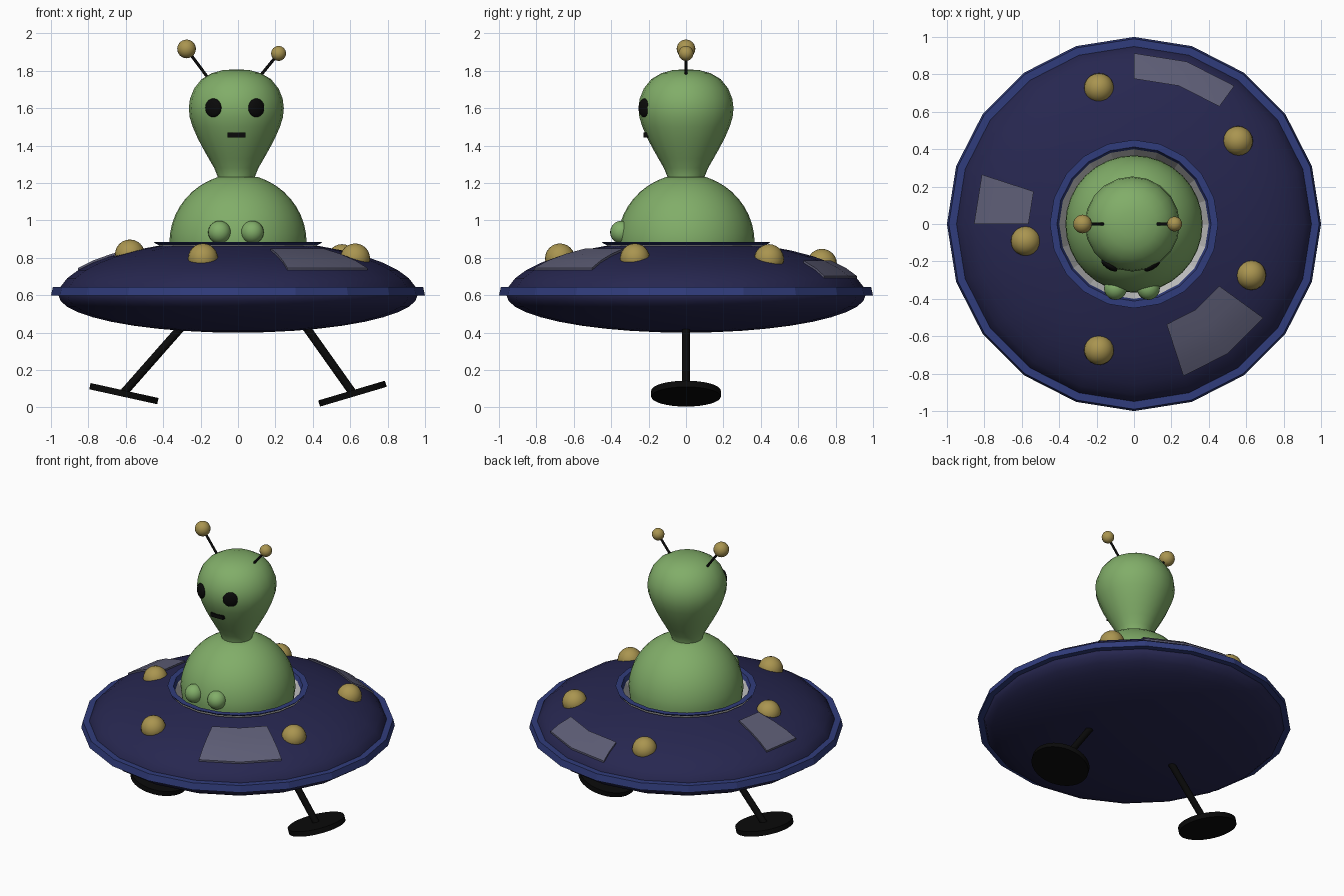
import bpy, bmesh
from math import sin, cos, radians, pi
from mathutils import Vector, Matrix

if "Cube" in bpy.data.objects:
    bpy.data.objects.remove(bpy.data.objects["Cube"])


def material(name, rgb):
    m = bpy.data.materials.new(name)
    m.diffuse_color = (*rgb, 1)
    m.use_nodes = True
    m.node_tree.nodes["Principled BSDF"].inputs["Base Color"].default_value = m.diffuse_color
    return m


NAVY = material("navy", (0.02, 0.02, 0.08))
BLUE = material("blue", (0.03, 0.045, 0.2))
GREEN = material("green", (0.22, 0.42, 0.14))
GOLD = material("gold", (0.4, 0.3, 0.08))
SLATE = material("slate", (0.11, 0.11, 0.18))
BLACK = material("black", (0.003, 0.003, 0.003))


def finish(name, bm, mat=None, smooth=None):
    bmesh.ops.remove_doubles(bm, verts=bm.verts, dist=1e-5)
    bmesh.ops.recalc_face_normals(bm, faces=bm.faces)
    me = bpy.data.meshes.new(name)
    bm.to_mesh(me)
    bm.free()
    ob = bpy.data.objects.new(name, me)
    bpy.context.collection.objects.link(ob)
    if mat:
        me.materials.append(mat)
    if smooth:
        bpy.ops.object.select_all(action='DESELECT')
        ob.select_set(True)
        bpy.context.view_layer.objects.active = ob
        bpy.ops.object.shade_smooth_by_angle(angle=radians(smooth))
    return ob


def lathe(name, profile, mat=None, seg=20, x=0, closed=False, smooth=None):
    bm = bmesh.new()
    rings = [[bm.verts.new((x + r * cos(2 * pi * i / seg), r * sin(2 * pi * i / seg), z))
              for i in range(seg)] for r, z in profile]
    pairs = list(zip(rings, rings[1:]))
    if closed:
        pairs.append((rings[-1], rings[0]))
    for a, b in pairs:
        for i in range(seg):
            j = (i + 1) % seg
            bm.faces.new((a[i], a[j], b[j], b[i]))
    bmesh.ops.dissolve_degenerate(bm, dist=1e-5, edges=bm.edges)
    return finish(name, bm, mat, smooth)


def ball(name, loc, size, mat, turn=0):
    bm = bmesh.new()
    bmesh.ops.create_uvsphere(bm, u_segments=20, v_segments=12, radius=1)
    bm.transform(Matrix.Translation(loc) @ Matrix.Rotation(turn, 4, 'Z') @ Matrix.Diagonal((*size, 1)))
    return finish(name, bm, mat, 60)


def rod(name, p, q, r, mat, seg=16):
    p, q = Vector(p), Vector(q)
    d = q - p
    bm = bmesh.new()
    bmesh.ops.create_cone(bm, cap_ends=True, segments=seg, radius1=r, radius2=r, depth=d.length)
    bm.transform(Matrix.Translation((p + q) / 2) @ d.to_track_quat('Z', 'Y').to_matrix().to_4x4())
    return finish(name, bm, mat, 40)


def hull_point(t):
    """Radius and height of the saucer at t degrees from its top."""
    c = cos(radians(t))
    return 0.96 * sin(radians(t)), 0.6 + c * (0.295 if c > 0 else 0.2)


# Saucer hull, rim band, cockpit lip and grey cockpit bowl
lathe("saucer_hull", [hull_point(t) for t in range(27, 181, 9)], NAVY, smooth=40)
lathe("saucer_rim", [(0.93, 0.6), (1.0, 0.598), (0.99, 0.643), (0.945, 0.643)], BLUE, closed=True)
lathe("cockpit_lip", [(0.40, 0.855), (0.447, 0.88), (0.45, 0.886), (0.412, 0.886)], BLUE, closed=True)
lathe("cockpit_bowl", [(0, 0.74), (0.35, 0.74), (0.413, 0.884), (0.425, 0.87), (0.37, 0.72), (0, 0.72)])


# Hull panels that follow the saucer facets
def panel(name, angles, tilts):
    bm = bmesh.new()
    layers = []
    for dz in (0.012, -0.012):
        layers.append([[bm.verts.new((hull_point(t)[0] * cos(radians(a)), hull_point(t)[0] * sin(radians(a)),
                                      hull_point(t)[1] + dz)) for t in tilts] for a in angles])
    na, nt = len(angles), len(tilts)
    for g in layers:
        for i in range(na - 1):
            for j in range(nt - 1):
                bm.faces.new((g[i][j], g[i + 1][j], g[i + 1][j + 1], g[i][j + 1]))
    edge = [(i, 0) for i in range(na)] + [(na - 1, j) for j in range(1, nt)]
    edge += [(i, nt - 1) for i in range(na - 2, -1, -1)] + [(0, j) for j in range(nt - 2, 0, -1)]
    for (a, b), (c, d) in zip(edge, edge[1:] + edge[:1]):
        bm.faces.new((layers[0][a][b], layers[0][c][d], layers[1][c][d], layers[1][a][b]))
    finish(name, bm, SLATE, 25)


panel("rear_panel", (54, 72, 90), (54, 63, 72))
panel("left_panel", (162, 180), (36, 45, 54, 63))
panel("front_panel", (-72, -54, -36), (36, 45, 54, 63))

# Gold lamps on the hull
for i, p in enumerate([(-0.187, 0.727, 0.768), (0.556, 0.444, 0.793), (0.626, -0.273, 0.797),
                       (-0.187, -0.674, 0.797), (-0.578, -0.091, 0.818)]):
    ball(f"hull_lamp_{i + 1}", p, (0.08, 0.08, 0.08), GOLD)

# Two legs with tilted disc feet
for side, top, x, tilt in (("left", -0.24, -0.61, -12.4), ("right", 0.314, 0.612, 16.5)):
    rod(f"{side}_leg", (top, 0, 0.5), (x, 0, 0.08), 0.022, BLACK)
    c = Vector((x, 0, 0.074))
    n = Vector((-sin(radians(tilt)), 0, cos(radians(tilt)))) * 0.017
    rod(f"{side}_foot", c - n, c + n, 0.186, BLACK, 32)

# Alien body: dome with a trimmed top
R = 0.367
dome = [(R * cos(radians(a)), 0.88 + R * sin(radians(a))) for a in range(0, 69, 8)]
lathe("alien_body", [(0, 0.75), (0.35, 0.75)] + dome + [(0.133, 1.222), (0.11, 1.231), (0, 1.231)],
      GREEN, 32, smooth=35)

# Alien head: inverted teardrop
lathe("alien_head", [(0, 1.20), (0.098, 1.20), (0.1, 1.235), (0.118, 1.28), (0.147, 1.33), (0.178, 1.385),
                     (0.207, 1.44), (0.233, 1.50), (0.249, 1.55), (0.254, 1.60), (0.248, 1.65),
                     (0.226, 1.705), (0.186, 1.755), (0.132, 1.787), (0.07, 1.804), (0, 1.808)],
      GREEN, x=-0.009, smooth=60)

# Face, hands and antennae
for side, s in (("left", -1), ("right", 1)):
    ball(f"{side}_eye", (-0.017 + s * 0.115, -0.222, 1.602), (0.05, 0.02, 0.05), BLACK, s * radians(33))
    ball(f"{side}_hand", (-0.011 + s * 0.088, -0.345, 0.937), (0.061, 0.061, 0.061), GREEN)
bm = bmesh.new()
bmesh.ops.create_cube(bm, size=1)
bm.transform(Matrix.Translation((-0.008, -0.208, 1.457)) @ Matrix.Diagonal((0.096, 0.036, 0.026, 1)))
finish("mouth", bm, BLACK)
for side, base, tip, r in (("left", (-0.14, 0, 1.735), (-0.275, 0, 1.917), 0.05),
                           ("right", (0.1, 0, 1.75), (0.217, 0, 1.893), 0.04)):
    rod(f"{side}_antenna", base, tip, 0.008, BLACK, 10)
    ball(f"{side}_antenna_tip", tip, (r, r, r), GOLD)
